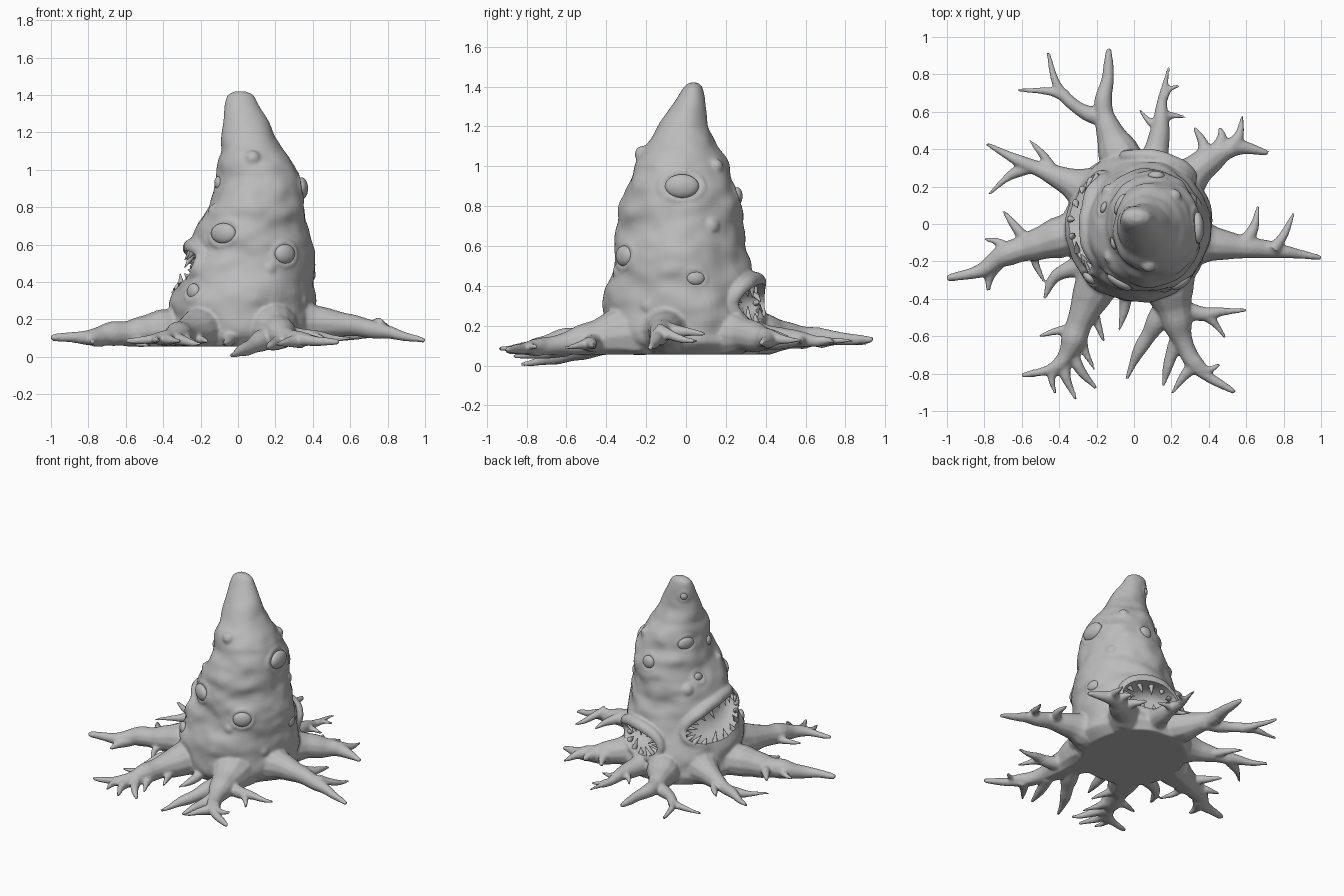
import bpy, bmesh, math
from mathutils import Vector, Matrix, noise

if "Cube" in bpy.data.objects:
    bpy.data.objects.remove(bpy.data.objects["Cube"])

grey = bpy.data.materials.new("stone_grey")
grey.diffuse_color = (0.5, 0.5, 0.5, 1)
grey.use_nodes = True
grey.node_tree.nodes["Principled BSDF"].inputs["Base Color"].default_value = grey.diffuse_color

# Trunk outline: z, x min, x max, y min, y max
ROWS = [(.055, -.33, .36, -.37, .36), (.12, -.375, .42, -.41, .39), (.25, -.365, .41, -.41, .37),
        (.4, -.33, .405, -.39, .35), (.6, -.26, .395, -.36, .29), (.8, -.165, .365, -.33, .28),
        (.9, -.125, .34, -.31, .265), (1.0, -.10, .31, -.27, .23), (1.1, -.085, .25, -.21, .17),
        (1.2, -.075, .19, -.14, .12), (1.35, -.07, .115, -.045, .09), (1.4, -.055, .085, -.01, .08),
        (1.42, -.02, .045, .015, .06)]


def section(z):
    """Centre and half widths of the trunk at a height."""
    z = min(max(z, ROWS[0][0]), ROWS[-1][0])
    for a, b in zip(ROWS, ROWS[1:]):
        if z <= b[0]:
            t = (z - a[0]) / (b[0] - a[0])
            x0, x1, y0, y1 = [p + (q - p) * t for p, q in zip(a[1:], b[1:])]
            return (x0 + x1) / 2, (y0 + y1) / 2, (x1 - x0) / 2, (y1 - y0) / 2


def surf(th, z, k=1.0):
    """Point on the lumpy trunk; k scales it in or out from the axis."""
    cx, cy, rx, ry = section(z)
    p = Vector((cx + rx * math.cos(th), cy + ry * math.sin(th), z))
    lump = .028 * noise.noise(Vector((p.x * 4, p.y * 4, p.z * 8)))
    lump += .009 * noise.noise(Vector((p.x * 11, p.y * 11, p.z * 15)))
    k *= 1 + lump * min(1, rx / .2) / max(rx, .08)
    return Vector((cx + k * rx * math.cos(th), cy + k * ry * math.sin(th), z))


def ring(th, z, a, b, tilt, n, k=1.0, s=1.0):
    """Oval of points drawn on the trunk."""
    out = []
    for i in range(n):
        t = 2 * math.pi * i / n
        out.append(surf(th + s * a * math.cos(t), z + s * (b * math.sin(t) + tilt * math.cos(t)), k))
    return out


def loft(bm, loops):
    """Skin closed loops and close both ends with fans."""
    vs = [[bm.verts.new(p) for p in l] for l in loops]
    n = len(vs[0])
    for A, B in zip(vs, vs[1:]):
        for i in range(n):
            bm.faces.new((A[i], A[(i + 1) % n], B[(i + 1) % n], B[i]))
    for l in (vs[0], vs[-1]):
        c = bm.verts.new(sum((v.co for v in l), Vector()) / n)
        for i in range(n):
            bm.faces.new((l[i], l[(i + 1) % n], c))


def blob(bm, p, r):
    bmesh.ops.create_icosphere(bm, subdivisions=2, radius=r, matrix=Matrix.Translation(p))


def root(bm, r0, r1, z0, z1, pts, arch=0.0, flare=0.0):
    """Tapered root along a smooth ground path; flare widens it into the trunk."""
    P = [Vector(p) for p in pts]
    P = [2 * P[0] - P[1]] + P + [2 * P[-1] - P[-2]]
    path = []
    for i in range(1, len(P) - 2):
        a, b, c, d = P[i - 1:i + 3]
        for j in range(6):
            t = j / 6
            path.append(.5 * (2 * b + (c - a) * t + (2 * a - 5 * b + 4 * c - d) * t * t
                              + (3 * b - a - 3 * c + d) * t ** 3))
    path.append(P[-2])
    n = len(path) - 1
    line = []
    for i, p in enumerate(path):
        t = i / n
        wob = .010 * noise.noise(Vector((p.x * 8, p.y * 8, 3)))
        line.append(Vector((p.x, p.y, z1 + (z0 - z1) * (1 - t) ** 1.5 + arch * math.sin(math.pi * t) + wob)))
    loops = []
    for i, p in enumerate(line):
        t = i / n
        r = r1 + (r0 - r1) * (1 - t ** 1.4 if flare else 1 - t) + flare * (1 - t) ** 5
        r *= 1 + .2 * noise.noise(p * 9)
        tan = (line[min(i + 1, n)] - line[max(i - 1, 0)]).normalized()
        side = tan.cross(Vector((0, 0, 1))).normalized()
        up = side.cross(tan)
        loop = [p + r * (side * math.cos(u) + up * math.sin(u))
                for u in (2 * math.pi * k / 12 for k in range(12))]
        if flare:
            for q in loop:
                q.z = max(q.z, .055)
        loops.append(loop)
    loft(bm, loops)


def make(name, bm):
    bmesh.ops.recalc_face_normals(bm, faces=bm.faces)
    me = bpy.data.meshes.new(name)
    bm.to_mesh(me)
    bm.free()
    me.shade_smooth()
    me.materials.append(grey)
    ob = bpy.data.objects.new(name, me)
    bpy.context.collection.objects.link(ob)
    return ob


# Trunk cone
bm = bmesh.new()
loft(bm, [[surf(2 * math.pi * i / 72, .055 + 1.365 * j / 70) for i in range(72)] for j in range(71)])

# Right root
root(bm, .08, .012, .18, .085, [(.3, -.09), (.55, -.12), (.75, -.14), (1.0, -.18)], .045, .06)
root(bm, .045, .008, .19, .16, [(.58, -.12), (.64, -.02), (.665, .10)])
root(bm, .04, .008, .18, .12, [(.74, -.14), (.80, -.06), (.855, .06)])
# Back right roots
root(bm, .085, .012, .16, .11, [(.22, .18), (.40, .34), (.54, .41), (.72, .38)], .01, .07)
root(bm, .05, .008, .14, .13, [(.50, .39), (.56, .47), (.58, .58)])
root(bm, .045, .008, .15, .14, [(.44, .38), (.47, .46), (.455, .52)])
root(bm, .05, .008, .15, .14, [(.38, .34), (.37, .43), (.32, .52)])
root(bm, .05, .009, .15, .12, [(.10, .3), (.14, .5), (.15, .65), (.185, .84)], 0, .05)
root(bm, .03, .008, .13, .12, [(.14, .56), (.20, .58), (.28, .57)])
root(bm, .025, .008, .13, .12, [(.16, .68), (.19, .72), (.245, .74)])
root(bm, .03, .008, .14, .12, [(.13, .52), (.08, .55), (.03, .61)])
# Back roots
root(bm, .07, .016, .16, .13, [(-.06, .33), (-.14, .52), (-.165, .65), (-.14, .78), (-.135, .94)], 0, .06)
root(bm, .055, .010, .13, .12, [(-.14, .55), (-.30, .62), (-.41, .74), (-.46, .92)])
root(bm, .035, .009, .12, .12, [(-.36, .68), (-.46, .71), (-.62, .715)])
# Back left root
root(bm, .06, .010, .15, .11, [(-.27, .19), (-.45, .27), (-.62, .34), (-.79, .43)], 0, .06)
root(bm, .04, .008, .12, .09, [(-.54, .31), (-.66, .26), (-.78, .155)])
root(bm, .04, .008, .13, .12, [(-.43, .27), (-.48, .36), (-.56, .45)])
# Left roots
root(bm, .08, .016, .15, .10, [(-.3, -.04), (-.52, -.11), (-.7, -.17), (-.82, -.25), (-1.0, -.29)], 0, .06)
root(bm, .045, .008, .14, .13, [(-.55, -.12), (-.63, -.02), (-.70, .07)])
root(bm, .04, .008, .12, .12, [(-.66, -.16), (-.72, -.1), (-.80, -.08)])
root(bm, .045, .010, .10, .08, [(-.73, -.2), (-.77, -.27), (-.78, -.36)])
root(bm, .035, .008, .11, .06, [(-.52, -.12), (-.53, -.2), (-.48, -.31)])
root(bm, .06, .008, .12, .07, [(-.28, -.22), (-.42, -.28), (-.48, -.40)])
# Front left root
root(bm, .075, .012, .15, .09, [(-.18, -.28), (-.28, -.5), (-.35, -.68), (-.43, -.77), (-.6, -.81)], 0, .07)
root(bm, .05, .009, .10, .08, [(-.36, -.69), (-.37, -.80), (-.31, -.94)])
root(bm, .045, .009, .10, .07, [(-.34, -.68), (-.28, -.79), (-.20, -.88)])
root(bm, .035, .008, .10, .09, [(-.40, -.75), (-.44, -.82), (-.42, -.91)])
root(bm, .04, .008, .11, .10, [(-.31, -.57), (-.40, -.57), (-.51, -.60)])
root(bm, .04, .008, .12, .08, [(-.24, -.42), (-.20, -.52), (-.16, -.63)])
root(bm, .04, .008, .11, .08, [(-.29, -.55), (-.27, -.66), (-.21, -.78)])
root(bm, .05, .008, .12, .06, [(-.04, -.33), (-.05, -.45), (-.08, -.57)])
# Front right root
root(bm, .085, .014, .16, .08, [(.17, -.27), (.22, -.48), (.26, -.62), (.35, -.78), (.54, -.9)], 0, .08)
root(bm, .07, .009, .12, .011, [(.18, -.42), (.10, -.56), (.02, -.69), (-.04, -.83)])
root(bm, .05, .009, .09, .05, [(.24, -.6), (.19, -.73), (.155, -.87)])
root(bm, .045, .009, .09, .07, [(.34, -.74), (.27, -.81), (.20, -.91)])
root(bm, .04, .009, .10, .10, [(.32, -.73), (.39, -.78), (.46, -.75)])
root(bm, .055, .009, .12, .10, [(.2, -.44), (.36, -.48), (.46, -.47), (.6, -.46)])
root(bm, .035, .008, .11, .09, [(.38, -.48), (.43, -.53), (.49, -.61)])

# Eyes: x, y, z, half width, half height
EYES = [(.37, -.02, .90, .085, .06), (.23, -.28, .55, .062, .052), (-.09, -.33, .66, .075, .055),
        (-.22, -.27, .35, .042, .042), (.40, .05, .44, .046, .035), (.12, .26, .85, .045, .045),
        (-.05, .09, .98, .06, .042), (-.25, .13, .75, .032, .03), (-.1, -.1, .93, .035, .035),
        (-.03, .07, 1.30, .024, .024)]
balls = []
for x, y, z, w, h in EYES:
    cx, cy, rx, ry = section(z)
    th = math.atan2((y - cy) / ry, (x - cx) / rx)
    r = max(h * .32, .012)
    for p in ring(th, z, (w + r * .7) / ((rx + ry) / 2), h + r * .7, 0, 22, 1 - .5 * r / rx):
        blob(bm, p, r)                                   # eyelid
    nrm = math.atan2(math.sin(th) / ry, math.cos(th) / rx)
    balls.append((surf(th, z, .985), nrm, w, h))

# Warts
for th, z, r in ((-1.65, 1.06, .045), (-1.2, .47, .05), (-1.75, 1.07, .03), (2.4, .68, .05),
                 (.6, .7, .05), (-2.6, .78, .04), (.9, 1.0, .04), (-.5, .3, .05)):
    blob(bm, surf(th, z, .90), r)

# Mouth lips: angle, height, half angle, half height, tilt, teeth, lip push
MOUTHS = [(3.02, .45, .78, .11, .045, 20, .965), (1.26, .315, .48, .095, 0, 13, 1.01)]
for th, z, a, b, tilt, n, push in MOUTHS:
    for i in range(72):
        s = math.sin(2 * math.pi * i / 72)
        p = ring(th, z, a * 1.06, b * 1.2, tilt, 72, push + .03 * s)[i]
        blob(bm, p, .034 + .010 * s)

trunk = make("trunk_and_roots", bm)

# Fuse into one skin, then hollow out the mouths
m = trunk.modifiers.new("fuse", 'REMESH')
m.mode, m.voxel_size = 'VOXEL', .0095
m = trunk.modifiers.new("soften", 'SMOOTH')
m.factor, m.iterations = .5, 5
cutters = []
for th, z, a, b, tilt, n, push in MOUTHS:
    c = bmesh.new()
    loft(c, [ring(th, z, a, b, tilt, 40, k, s)
             for k, s in ((1.4, 1.0), (1.0, 1.0), (.85, .97), (.74, .8), (.68, .4))])
    cut = make("mouth_cutter", c)
    cut.hide_render = True
    cutters.append(cut)
    m = trunk.modifiers.new("mouth", 'BOOLEAN')
    m.operation, m.solver, m.object = 'DIFFERENCE', 'EXACT', cut
bpy.context.view_layer.update()
dg = bpy.context.evaluated_depsgraph_get()
skin = bpy.data.meshes.new_from_object(trunk.evaluated_get(dg))
trunk.modifiers.clear()
trunk.data = skin
skin.shade_smooth()
skin.set_sharp_from_angle(angle=math.radians(50))
skin.materials.clear()
skin.materials.append(grey)
for cut in cutters:
    bpy.data.objects.remove(cut)

# Eyeballs
for i, (p, ang, w, h) in enumerate(balls):
    e = bmesh.new()
    mat = Matrix.Translation(p) @ Matrix.Rotation(ang, 4, 'Z') @ Matrix.Diagonal((h * .6, w, h, 1))
    bmesh.ops.create_uvsphere(e, u_segments=24, v_segments=14, radius=1, matrix=mat)
    make(f"eye_{i + 1}", e)

# Teeth around each mouth, pointing inward
for i, (th, z, a, b, tilt, n, push) in enumerate(MOUTHS):
    t = bmesh.new()
    base = ring(th, z, a, b, tilt, n, .98, 1.03)
    tips = ring(th, z, a * 1.25, b * .7, tilt * 1.2, n, .99, .62)
    for j, (p, q) in enumerate(zip(base, tips)):
        d = (q - p).normalized()
        L = .062 + .018 * math.sin(j * 2.3)
        mat = Matrix.Translation(p + d * L / 2) @ d.to_track_quat('Z', 'Y').to_matrix().to_4x4()
        bmesh.ops.create_cone(t, cap_ends=True, segments=10, radius1=.019, radius2=.002, depth=L, matrix=mat)
    make(f"teeth_{i + 1}", t).data.set_sharp_from_angle(angle=math.radians(50))
